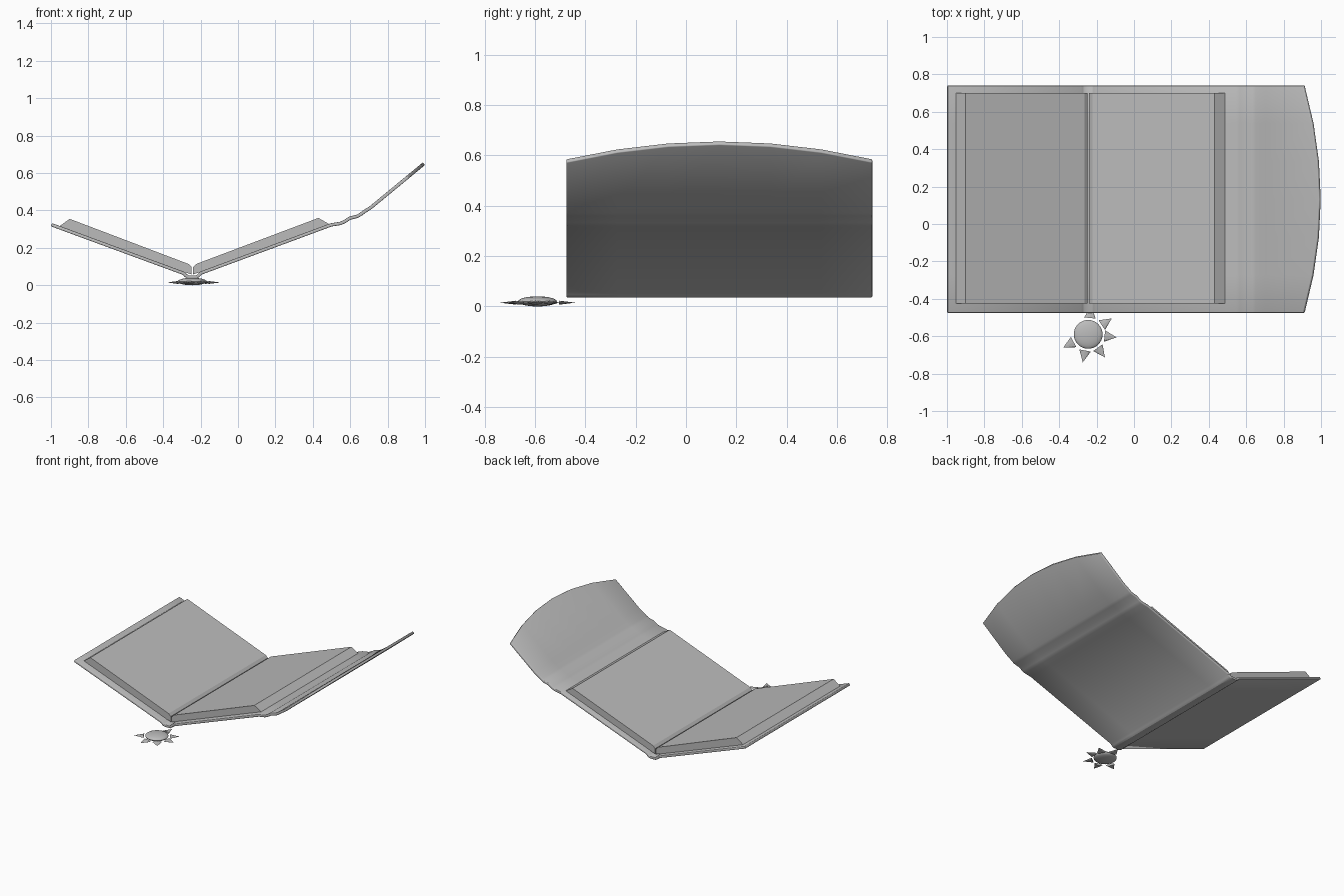
import bpy, bmesh, math
from mathutils import Matrix, Vector

if "Cube" in bpy.data.objects:
    bpy.data.objects.remove(bpy.data.objects["Cube"])

grey = bpy.data.materials.new("plain grey")
grey.diffuse_color = (0.5, 0.5, 0.5, 1)
grey.use_nodes = True
grey.node_tree.nodes["Principled BSDF"].inputs["Base Color"].default_value = grey.diffuse_color


def finish(name, bm, smooth=None):
    me = bpy.data.meshes.new(name)
    bm.to_mesh(me)
    bm.free()
    me.materials.append(grey)
    ob = bpy.data.objects.new(name, me)
    bpy.context.collection.objects.link(ob)
    if smooth:
        bpy.ops.object.select_all(action='DESELECT')
        ob.select_set(True)
        bpy.context.view_layer.objects.active = ob
        bpy.ops.object.shade_smooth_by_angle(angle=math.radians(smooth))
    return ob


Y0, Y1 = -0.475, 0.74

# Cover: one strip (left board, spine, right board, creases, flap) swept along y
path = [(-1.0, 0.315), (-0.295, 0.056), (-0.285, 0.045), (-0.268, 0.036),
        (-0.22, 0.036), (-0.205, 0.045), (-0.195, 0.057), (0.50, 0.314),
        (0.55, 0.322), (0.575, 0.333), (0.60, 0.350), (0.64, 0.360),
        (0.66, 0.371), (0.68, 0.386), (0.715, 0.408), (1.0, 0.643)]
SEG = 6
bm = bmesh.new()
rows = []
for i, (x, z) in enumerate(path):
    row = []
    for j in range(SEG + 1):
        t = 2 * j / SEG - 1
        px, pz = x, z
        if i == len(path) - 1:          # curved end of the flap
            px -= 0.086 * t * t
            pz -= 0.071 * t * t
        row.append(bm.verts.new((px, Y0 + (Y1 - Y0) * j / SEG, pz)))
    rows.append(row)
for a, b in zip(rows, rows[1:]):
    for j in range(SEG):
        bm.faces.new((a[j], b[j], b[j + 1], a[j + 1]))
cover = finish("cover", bm, 30)
solid = cover.modifiers.new("thickness", 'SOLIDIFY')
solid.thickness = 0.018
solid.offset = 1
bev = cover.modifiers.new("soft edges", 'BEVEL')
bev.width = 0.004
bev.segments = 2
bev.limit_method = 'ANGLE'
bev.angle_limit = math.radians(50)


# Page blocks: slanted profiles extruded along y
def page_block(name, profile):
    bm = bmesh.new()
    face = bm.faces.new([bm.verts.new((x, -0.425, z)) for x, z in profile])
    ext = bmesh.ops.extrude_face_region(bm, geom=[face])
    verts = [g for g in ext["geom"] if isinstance(g, bmesh.types.BMVert)]
    bmesh.ops.translate(bm, verts=verts, vec=(0, 1.125, 0))
    bmesh.ops.recalc_face_normals(bm, faces=bm.faces)
    finish(name, bm)


page_block("left_pages", [(-0.955, 0.315), (-0.90, 0.355), (-0.265, 0.114),
                          (-0.248, 0.097), (-0.248, 0.058), (-0.29, 0.071)])
page_block("right_pages", [(0.487, 0.327), (0.43, 0.360), (-0.223, 0.114),
                           (-0.240, 0.097), (-0.240, 0.058), (-0.20, 0.071)])

# Sun charm: flattened dome with pointed rays
CENTER = Vector((-0.245, -0.59, 0.02))
bm = bmesh.new()
bmesh.ops.create_uvsphere(bm, u_segments=32, v_segments=16, radius=1)
bmesh.ops.transform(bm, verts=bm.verts, matrix=Matrix.Translation(CENTER)
                    @ Matrix.Diagonal((0.077, 0.077, 0.02, 1)))
finish("sun_disc", bm, 40)

bm = bmesh.new()
for angle in (84, 34, -6, -54, -101, -152):
    m = (Matrix.Translation(CENTER + Vector((0, 0, -0.005)))
         @ Matrix.Rotation(math.radians(angle), 4, 'Z')
         @ Matrix.Translation((0.12, 0, 0))
         @ Matrix.Diagonal((1, 1, 0.25, 1))
         @ Matrix.Rotation(math.pi / 2, 4, 'Y'))
    bmesh.ops.create_cone(bm, cap_ends=True, segments=8, radius1=0.031,
                          radius2=0, depth=0.064, matrix=m)
finish("sun_rays", bm)
